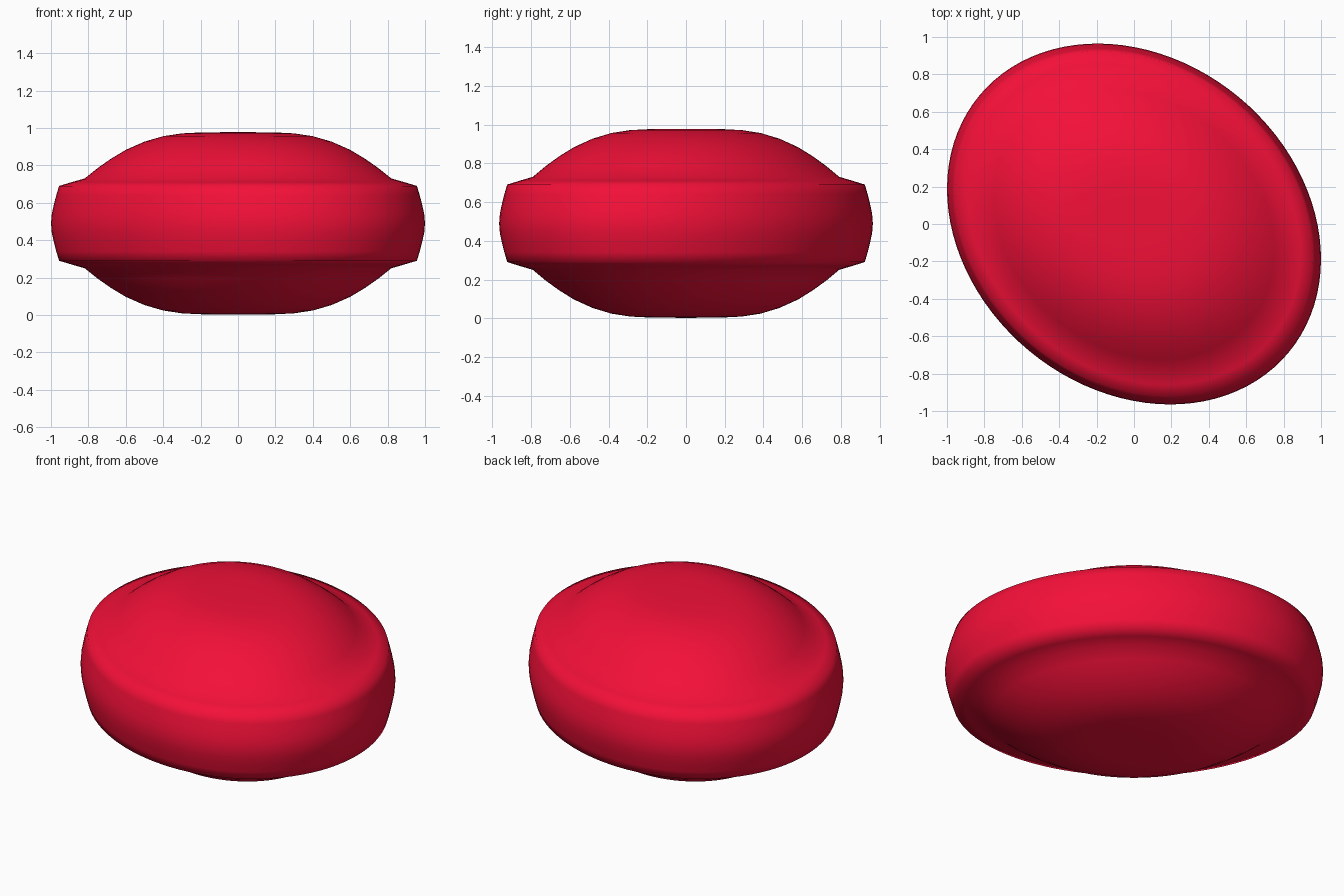
import bpy, bmesh, math
from mathutils import Matrix

if "Cube" in bpy.data.objects:
    bpy.data.objects.remove(bpy.data.objects["Cube"])

MID_Z = 0.49
SEGMENTS = 96
# Upper half profile: (radius, height above the middle), from centre of dome to the waist
UPPER = [(0.1, 0.487), (0.2, 0.486), (0.3, 0.481), (0.4, 0.466), (0.5, 0.437), (0.6, 0.393),
         (0.68, 0.345), (0.75, 0.296), (0.82, 0.24), (0.89, 0.22), (0.957, 0.2),
         (0.972, 0.15), (0.985, 0.1), (0.996, 0.05), (1.0, 0.0)]
profile = UPPER + [(r, -h) for r, h in reversed(UPPER[:-1])]

# Lens-shaped cell body: revolved profile with domes, shoulders and bulging rim
bm = bmesh.new()
rings = []
for r, h in profile:
    rings.append([bm.verts.new((r * math.cos(2 * math.pi * i / SEGMENTS),
                                r * math.sin(2 * math.pi * i / SEGMENTS), h))
                  for i in range(SEGMENTS)])
for a, b in zip(rings, rings[1:]):
    for i in range(SEGMENTS):
        j = (i + 1) % SEGMENTS
        bm.faces.new((a[i], b[i], b[j], a[j]))
for ring, h in ((rings[0], 0.488), (rings[-1], -0.488)):
    pole = bm.verts.new((0, 0, h))
    for i in range(SEGMENTS):
        bm.faces.new((pole, ring[i], ring[(i + 1) % SEGMENTS]))

# Stretch to an ellipse whose long axis runs diagonally
shape = (Matrix.Translation((0, 0, MID_Z)) @ Matrix.Rotation(math.radians(-39.8), 4, 'Z')
         @ Matrix.Diagonal((1.075, 0.88, 1, 1)))
bmesh.ops.transform(bm, matrix=shape, verts=bm.verts)
bmesh.ops.recalc_face_normals(bm, faces=bm.faces)
for f in bm.faces:
    f.smooth = True

mesh = bpy.data.meshes.new("domed_body")
bm.to_mesh(mesh)
bm.free()
body = bpy.data.objects.new("domed_body", mesh)
bpy.context.collection.objects.link(body)

red = bpy.data.materials.new("red")
red.diffuse_color = (0.9, 0.005, 0.04, 1)
red.use_nodes = True
red.node_tree.nodes["Principled BSDF"].inputs["Base Color"].default_value = red.diffuse_color
mesh.materials.append(red)
